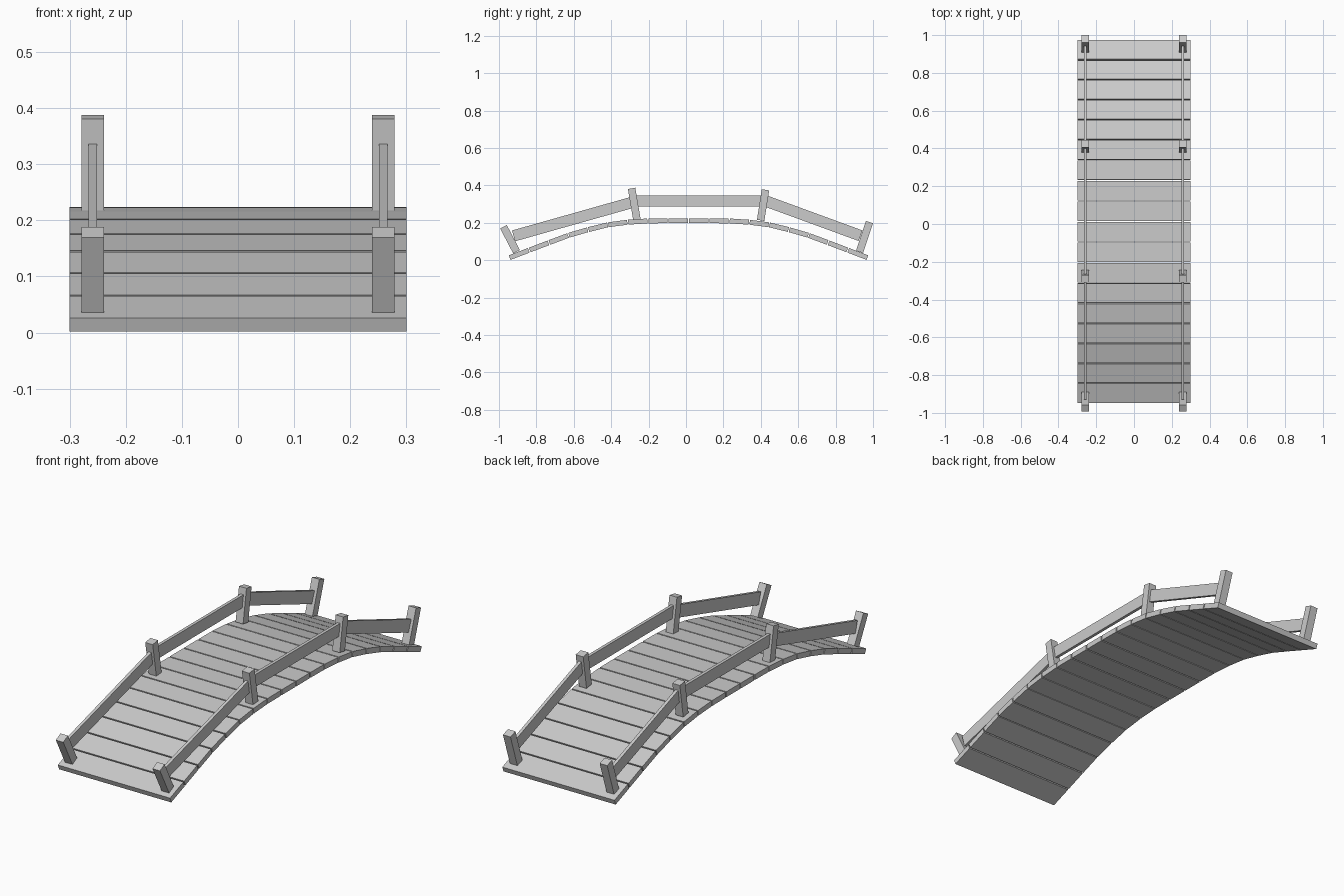
import bpy, math
from mathutils import Vector

if "Cube" in bpy.data.objects:
    bpy.data.objects.remove(bpy.data.objects["Cube"])


def beam(name, x, a, b, width, depth):
    """Box running from a to b (y, z) with given x width and cross depth."""
    dy, dz = b[0] - a[0], b[1] - a[1]
    bpy.ops.mesh.primitive_cube_add(
        size=1,
        location=(x, (a[0] + b[0]) / 2, (a[1] + b[1]) / 2),
        rotation=(math.atan2(dz, dy), 0, 0))
    ob = bpy.context.object
    ob.name = name
    ob.scale = (width, math.hypot(dy, dz), depth)
    return ob


# Arched deck: half profile of the plank tops, mirrored about the crown
CROWN, THICK, GAP = 0.0135, 0.026, 0.006
HALF = [(0, .224), (.109, .224), (.218, .223), (.326, .216), (.433, .202),
        (.540, .176), (.646, .145), (.751, .106), (.856, .066), (.961, .026)]
for side in (-1, 1):
    for i in range(len(HALF) - 1):
        a, b = Vector(HALF[i]), Vector(HALF[i + 1])
        d = (b - a).normalized()
        n = Vector((-d.y, d.x))
        end = 0 if i == len(HALF) - 2 else GAP / 2
        a, b = a + d * GAP / 2, b - d * end
        a, b = a - n * THICK / 2, b - n * THICK / 2
        beam("deck_plank", 0, (CROWN + side * a.x, a.y),
             (CROWN + side * b.x, b.y), 0.6, THICK)

# Leaning posts (bottom centre, top centre) and rails between them
POSTS = {
    "front_end_post": ((-.906, .045), (-.976, .179)),
    "front_middle_post": ((-.262, .214), (-.291, .384)),
    "back_middle_post": ((.399, .213), (.425, .376)),
    "back_end_post": ((.928, .045), (.981, .204)),
}
RAILS = {
    "front_rail": ((-.922, .130), (-.277, .312)),
    "middle_rail": ((-.277, .317), (.415, .317)),
    "back_rail": ((.422, .318), (.933, .131)),
}
for x in (-.2585, .2585):
    for name, (a, b) in POSTS.items():
        beam(name, x, a, b, 0.04, 0.04)
    for name, (a, b) in RAILS.items():
        beam(name, x, a, b, 0.015, 0.06)
